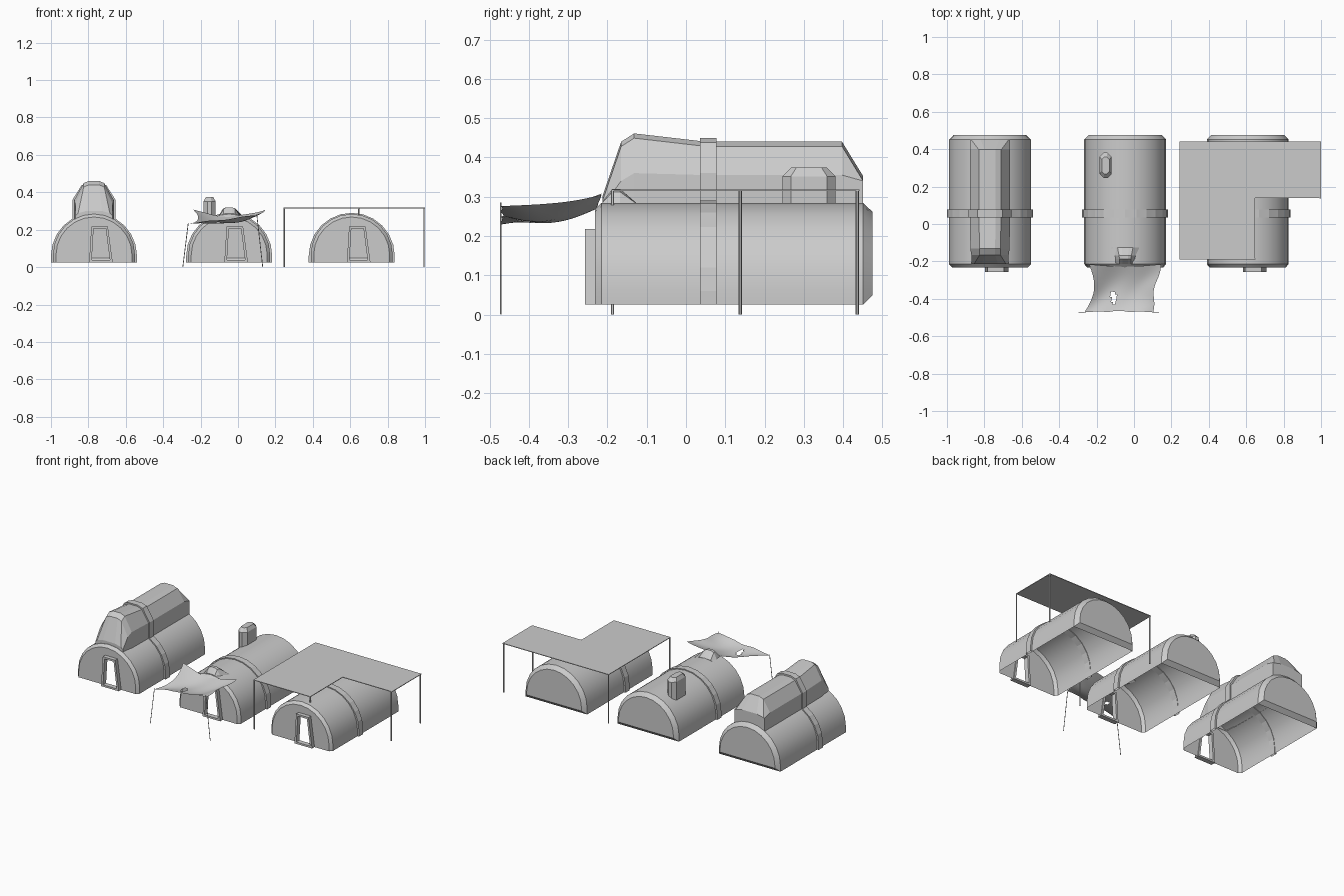
import bpy, bmesh, math
from mathutils import Vector

if "Cube" in bpy.data.objects:
    bpy.data.objects.remove(bpy.data.objects["Cube"])

CENTRES = [-0.77, -0.047, 0.608]
Z0 = 0.025


def finish(name, bm, smooth=None, normals=True):
    if normals:
        bmesh.ops.recalc_face_normals(bm, faces=bm.faces[:])
    me = bpy.data.meshes.new(name)
    bm.to_mesh(me)
    bm.free()
    ob = bpy.data.objects.new(name, me)
    bpy.context.collection.objects.link(ob)
    if smooth:
        bpy.context.view_layer.objects.active = ob
        ob.select_set(True)
        bpy.ops.object.shade_smooth_by_angle(angle=math.radians(smooth))
        ob.select_set(False)
    return ob


def loft(name, rings, closed=False, cap0=False, cap1=False, loop=False, smooth=None, door=None):
    """Skin a list of rings of 3D points."""
    bm = bmesh.new()
    vs = [[bm.verts.new(p) for p in r] for r in rings]
    n = len(rings[0])
    pairs = list(zip(vs, vs[1:])) + ([(vs[-1], vs[0])] if loop else [])
    for a, b in pairs:
        for i in range(n if closed else n - 1):
            j = (i + 1) % n
            bm.faces.new((a[i], a[j], b[j], b[i]))
    if cap0:
        bm.faces.new(vs[0] + [bm.verts.new(p) for p in (door or [])])
    if cap1:
        bm.faces.new(vs[-1])
    return finish(name, bm, smooth)


def arch(cx, y, r, zc, zb, n=12):
    """Half-round section with short straight feet, left to right."""
    pts = [(cx - r, y, zb)]
    for i in range(n + 1):
        a = math.pi - math.pi * i / n
        pts.append((cx + r * math.cos(a), y, zc + r * math.sin(a)))
    return pts + [(cx + r, y, zb)]


def rod(name, a, b, r=0.004):
    a, b = Vector(a), Vector(b)
    bm = bmesh.new()
    rot = (b - a).to_track_quat('Z', 'Y').to_matrix().to_4x4()
    rot.translation = (a + b) / 2
    bmesh.ops.create_cone(bm, cap_ends=True, segments=6, radius1=r, radius2=r,
                          depth=(b - a).length, matrix=rot)
    return finish(name, bm)


def band(name, sec0, sec1, in0, in1):
    loft(name, [sec0, sec1, in1, in0], loop=True)


# Three half-round huts with chamfered ends, an open door and a raised band
for k, cx in enumerate(CENTRES, 1):
    dl = [(cx + x, z) for x, z in ((-0.026, Z0), (-0.014, 0.218), (0.074, 0.218), (0.100, Z0))]
    door = [(x, -0.232, z) for x, z in reversed(dl)]
    loft(f"hut_shell_{k}", [
        arch(cx, -0.232, 0.203, 0.065, Z0), arch(cx, -0.215, 0.219, 0.065, Z0),
        arch(cx, 0.451, 0.219, 0.065, Z0), arch(cx, 0.475, 0.196, 0.065, 0.05)],
        cap0=True, cap1=True, smooth=25, door=door)
    # bottom chamfer of the back wall
    loft(f"back_skirt_{k}", [[(cx - 0.219, 0.451, Z0), (cx + 0.219, 0.451, Z0)],
                             [(cx - 0.196, 0.475, 0.05), (cx + 0.196, 0.475, 0.05)]])
    band(f"hut_band_{k}", arch(cx, 0.035, 0.23, 0.06, Z0), arch(cx, 0.077, 0.23, 0.06, Z0),
         arch(cx, 0.035, 0.217, 0.063, Z0), arch(cx, 0.077, 0.217, 0.063, Z0))
    # projecting door frame
    inner = [(cx - 0.012, Z0 + 0.012), (cx - 0.002, 0.206), (cx + 0.063, 0.206), (cx + 0.085, Z0 + 0.012)]
    loft(f"door_frame_{k}", [[(x, -0.257, z) for x, z in dl], [(x, -0.226, z) for x, z in dl],
                             [(x, -0.226, z) for x, z in inner], [(x, -0.257, z) for x, z in inner]],
         closed=True, loop=True)


# Tall roof cowl on the left hut
def cowl(y, w, zw, t, zt, zb=0.255):
    half = [(w, zb), (w, zw), (t, zt - 0.012), (t * 0.5, zt)]
    return ([(CENTRES[0] - x, y, z) for x, z in half] +
            [(CENTRES[0] + x, y, z) for x, z in reversed(half)])


loft("roof_cowl", [cowl(-0.213, 0.098, 0.275, 0.085, 0.30), cowl(-0.165, 0.1, 0.34, 0.055, 0.44),
                   cowl(-0.132, 0.105, 0.36, 0.055, 0.461), cowl(0.05, 0.107, 0.355, 0.06, 0.44),
                   cowl(0.397, 0.107, 0.355, 0.06, 0.44), cowl(0.451, 0.107, 0.34, 0.1, 0.352)],
     cap0=True, cap1=True)
band("cowl_band", cowl(0.035, 0.115, 0.36, 0.066, 0.45), cowl(0.077, 0.115, 0.36, 0.066, 0.45),
     cowl(0.035, 0.1, 0.35, 0.055, 0.436), cowl(0.077, 0.1, 0.35, 0.055, 0.436))


# Chimney box and small front vent on the middle hut
def ring(cx, cy, z, hx, hy, c):
    q = [(hx, hy - c), (hx - c, hy), (c - hx, hy), (-hx, hy - c),
         (-hx, c - hy), (c - hx, -hy), (hx - c, -hy), (hx, c - hy)]
    return [(cx + x, cy + y, z) for x, y in q]


loft("chimney", [ring(-0.152, 0.313, 0.235, 0.032, 0.068, 0.022), ring(-0.152, 0.313, 0.352, 0.032, 0.068, 0.022),
                 ring(-0.152, 0.313, 0.374, 0.02, 0.046, 0.014)], closed=True, cap0=True, cap1=True)


def vent(y, w, zt, zb=0.27):
    c = CENTRES[1]
    return [(c - w, y, zb), (c - w * 0.55, y, zb + (zt - zb) * 0.85), (c - w * 0.25, y, zt),
            (c + w * 0.25, y, zt), (c + w * 0.55, y, zb + (zt - zb) * 0.85), (c + w, y, zb)]


loft("roof_vent", [vent(-0.213, 0.055, 0.287), vent(-0.187, 0.055, 0.32), vent(-0.168, 0.06, 0.32),
                   vent(-0.125, 0.075, 0.283)], cap0=True, cap1=True)

# Torn sagging cloth awning in front of the middle hut
bm = bmesh.new()
NU, NV = 28, 18
grid = []
for j in range(NV + 1):
    v = j / NV                                   # 0 at hut, 1 at front edge
    pinch = 0.030 * math.sin(math.pi * v)
    xl = -0.240 - 0.025 * v ** 3 + pinch
    xr = 0.145 - 0.045 * v - pinch * 0.3 + 0.006 * math.sin(9 * v)
    row = []
    for i in range(NU + 1):
        u = i / NU
        e = (2 * u - 1) ** 2
        back = 0.272 + 0.036 * e
        front = 0.232 + 0.045 * u
        z = back * (1 - v) + front * v - 0.030 * math.sin(math.pi * v) * (0.4 + 0.6 * (1 - e))
        z += 0.003 * math.sin(11 * u + 5 * v)
        y = -0.215 - 0.257 * v - 0.012 * (1 - v) * math.sin(math.pi * u)
        y += v ** 6 * 0.008 * abs(math.sin(3 * math.pi * u)) * math.sin(math.pi * u)
        row.append(bm.verts.new((xl + (xr - xl) * u, y, z)))
    grid.append(row)
for j in range(NV):
    for i in range(NU):
        f = bm.faces.new((grid[j][i], grid[j + 1][i], grid[j + 1][i + 1], grid[j][i + 1]))
        c = f.calc_center_median()
        if ((c.x + 0.11) / 0.013) ** 2 + ((c.y + 0.392) / 0.034) ** 2 < 1:
            bmesh.ops.delete(bm, geom=[f], context='FACES_ONLY')
finish("cloth_awning", bm, smooth=60)
rod("awning_pole_left", (-0.266, -0.471, 0.235), (-0.295, -0.471, 0.001), 0.002)
rod("awning_pole_right", (0.10, -0.471, 0.285), (0.132, -0.471, 0.001), 0.002)

# L-shaped flat canopy over the right hut, on thin posts
outline = [(0.243, -0.19), (0.648, -0.19), (0.648, 0.14), (0.999, 0.14), (0.999, 0.441), (0.243, 0.441)]
loft("flat_canopy", [[(x, y, 0.314) for x, y in outline], [(x, y, 0.318) for x, y in outline]],
     closed=True, cap0=True, cap1=True)
for n, (x, y, z) in enumerate([(0.247, -0.187, 0), (0.247, 0.436, 0), (0.995, 0.436, 0),
                               (0.995, 0.138, 0), (0.645, -0.187, 0.27)], 1):
    rod(f"canopy_post_{n}", (x, y, z), (x, y, 0.316))
